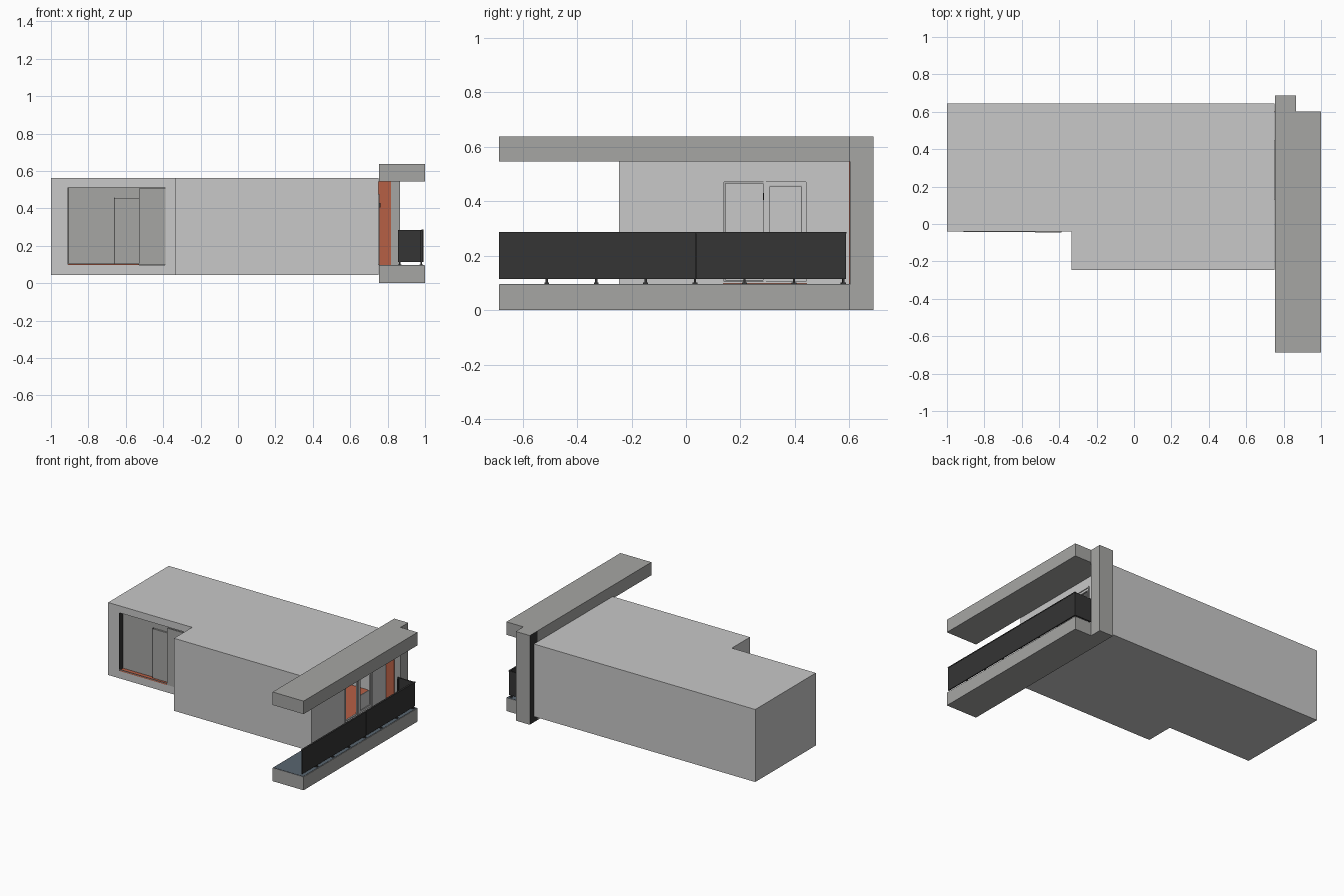
import bpy, bmesh

if "Cube" in bpy.data.objects:
    bpy.data.objects.remove(bpy.data.objects["Cube"])

def material(name, r, g, b):
    m = bpy.data.materials.new(name)
    m.diffuse_color = (r, g, b, 1)
    m.use_nodes = True
    m.node_tree.nodes["Principled BSDF"].inputs["Base Color"].default_value = m.diffuse_color
    return m

WALL = material("light_wall", 0.58, 0.58, 0.58)
STONE = material("concrete_grey", 0.38, 0.38, 0.37)
ORANGE = material("terracotta", 0.47, 0.115, 0.06)
BLACK = material("charcoal", 0.035, 0.035, 0.035)
DECK = material("slate_blue", 0.10, 0.13, 0.16)
FRAME = material("frame_grey", 0.42, 0.42, 0.42)

def prism(name, pts, z0, z1, mat):
    """Extrude a plan outline from z0 to z1."""
    bm = bmesh.new()
    f = bm.faces.new([bm.verts.new((x, y, z0)) for x, y in pts])
    ext = bmesh.ops.extrude_face_region(bm, geom=[f])
    for v in ext["geom"]:
        if isinstance(v, bmesh.types.BMVert):
            v.co.z = z1
    bmesh.ops.recalc_face_normals(bm, faces=bm.faces)
    me = bpy.data.meshes.new(name)
    bm.to_mesh(me)
    bm.free()
    me.materials.append(mat)
    ob = bpy.data.objects.new(name, me)
    bpy.context.collection.objects.link(ob)
    return ob

def box(name, x, y, z, mat):
    return prism(name, [(x[0], y[0]), (x[1], y[0]), (x[1], y[1]), (x[0], y[1])], z[0], z[1], mat)

def cut(ob, x, y, z):
    """Subtract a box, then discard the cutter."""
    c = box("cutter", x, y, z, WALL)
    c.hide_render = True
    m = ob.modifiers.new("cut", 'BOOLEAN')
    m.operation, m.solver, m.object = 'DIFFERENCE', 'EXACT', c
    bpy.context.view_layer.objects.active = ob
    bpy.ops.object.modifier_apply(modifier=m.name)
    bpy.data.objects.remove(c)

# L-shaped apartment body with a hollow room, balcony door and front recess
body = prism("apartment_body", [(-1, -.04), (-.335, -.04), (-.335, -.245), (.752, -.245),
                                (.752, .645), (-1, .645)], .043, .562, WALL)
cut(body, (.0, .735), (-.225, .636), (.097, .54))
cut(body, (.70, .80), (.135, .445), (.097, .475))
cut(body, (-.91, -.39), (-.10, .0), (.097, .512))
box("room_floor", (.0, .735), (-.225, .636), (.096, .102), ORANGE)
box("door_sill", (.735, .751), (.136, .444), (.096, .102), ORANGE)

# Front recess: back wall, inner door, sliding leaf and sill
box("recess_back", (-.91, -.39), (-.004, .001), (.097, .512), STONE)
box("inner_door", (-.66, -.53), (-.016, -.004), (.10, .455), STONE)
box("inner_door_edge", (-.664, -.66), (-.018, -.004), (.10, .458), BLACK)
box("sliding_leaf", (-.53, -.388), (-.046, -.036), (.10, .507), STONE)
box("recess_sill", (-.91, -.53), (-.041, -.004), (.096, .103), ORANGE)
box("sill_track", (-.91, -.39), (-.044, -.041), (.104, .109), FRAME)
box("recess_side_trim", (-.911, -.907), (-.042, -.002), (.10, .512), BLACK)

# Balcony slabs and end column
L = [(.755, -.687), (1, -.687), (1, .602), (.755, .602)]
for name, z0, z1 in (("floor_slab", 0, .095), ("roof_slab", .545, .638)):
    prism(name, L, z0, z1, STONE)
box("deck_surface", (.757, .996), (-.685, .60), (.093, .097), DECK)
column = box("end_column", (.755, .866), (.602, .688), (0, .638), STONE)
column.data.materials.append(BLACK)
for p in column.data.polygons:          # dark inner side of the column
    if p.normal.x < -.9:
        p.material_index = 1
box("column_panel", (.752, .818), (.598, .602), (.097, .545), ORANGE)

# Balcony door frames: outer surround and two leaves
def door_frame(name, y0, y1, z0, z1, w, x, mat):
    for part, y, z in (("left", (y0, y0 + w), (z0, z1)), ("right", (y1 - w, y1), (z0, z1)),
                       ("top", (y0 + w, y1 - w), (z1 - w, z1)), ("bottom", (y0 + w, y1 - w), (z0, z0 + w))):
        box(name + "_" + part, x, y, z, mat)

door_frame("door_surround", .132, .447, .098, .478, .007, (.735, .757), WALL)
door_frame("left_leaf", .139, .288, .105, .471, .006, (.738, .750), FRAME)
door_frame("right_leaf", .292, .440, .105, .471, .014, (.738, .750), WALL)
door_frame("right_leaf_trim", .306, .426, .119, .457, .003, (.740, .752), FRAME)
box("door_mullion", (.735, .755), (.284, .293), (.10, .475), WALL)
box("right_leaf_panel", (.740, .746), (.306, .426), (.119, .226), WALL)
box("door_handle", (.75, .762), (.282, .287), (.405, .43), BLACK)

# Railing: long panels, return panel, cap and feet
for i, (y0, y1) in enumerate(((-.687, .034), (.037, .588))):
    box("rail_panel_%d" % i, (.983, .991), (y0, y1), (.114, .285), BLACK)
box("rail_return", (.856, .983), (.58, .588), (.114, .285), BLACK)
box("rail_cap", (.980, .993), (-.687, .59), (.281, .287), BLACK)
for i in range(7):
    y = -.511 + i * .1815
    box("rail_post_%d" % i, (.975, .983), (y - .004, y + .004), (.097, .281), BLACK)
    box("rail_foot_%d" % i, (.970, .988), (y - .009, y + .009), (.096, .101), BLACK)
box("return_post", (.860, .868), (.572, .580), (.097, .283), BLACK)
box("return_foot", (.855, .873), (.567, .585), (.096, .101), BLACK)
